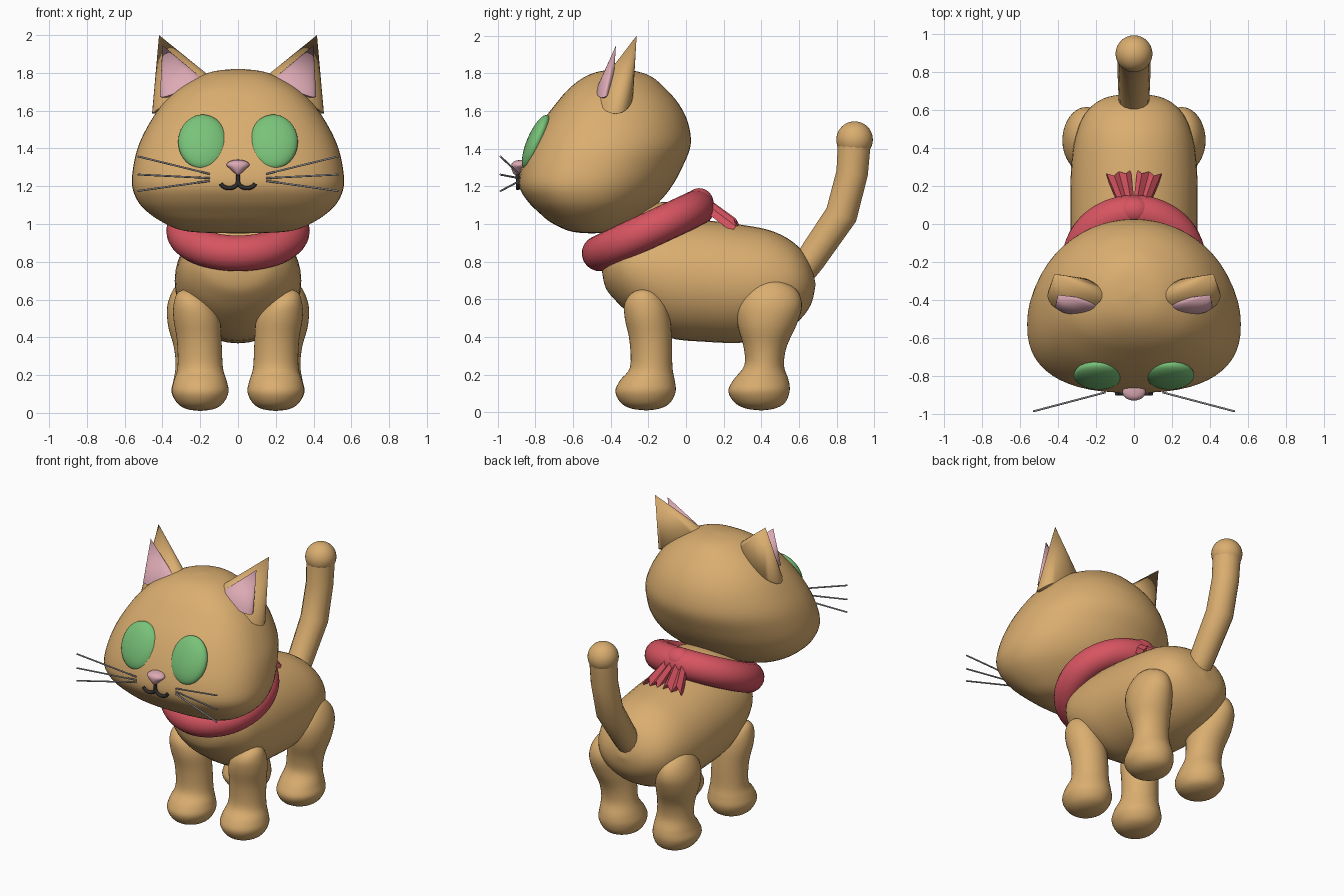
import bpy, bmesh
from math import sin, cos, pi, radians
from mathutils import Vector, Matrix

if "Cube" in bpy.data.objects:
    bpy.data.objects.remove(bpy.data.objects["Cube"])


def material(name, r, g, b):
    m = bpy.data.materials.new(name)
    m.use_nodes = True
    m.diffuse_color = (r, g, b, 1)
    bsdf = m.node_tree.nodes["Principled BSDF"]
    bsdf.inputs["Base Color"].default_value = (r, g, b, 1)
    bsdf.inputs["Roughness"].default_value = 0.6
    return m


FUR = material("tan fur", 0.70, 0.42, 0.16)
GREEN = material("eye green", 0.19, 0.54, 0.19)
PINK = material("soft pink", 0.72, 0.40, 0.46)
RED = material("scarf red", 0.68, 0.09, 0.12)
GREY = material("whisker grey", 0.35, 0.35, 0.38)
BLACK = material("mouth black", 0.03, 0.025, 0.025)


def finish(name, bm, mat, angle=55):
    bmesh.ops.remove_doubles(bm, verts=bm.verts, dist=0.0005)
    bmesh.ops.recalc_face_normals(bm, faces=bm.faces)
    me = bpy.data.meshes.new(name)
    bm.to_mesh(me)
    bm.free()
    me.materials.append(mat)
    me.shade_smooth()
    me.set_sharp_from_angle(angle=radians(angle))
    ob = bpy.data.objects.new(name, me)
    bpy.context.collection.objects.link(ob)
    return ob


def spline(a, b, c, d, t):
    # Catmull-Rom blend of four rings
    return [0.5 * (2 * q + (r - p) * t + (2 * p - 5 * q + 4 * r - s) * t * t
                   + (3 * q - p - 3 * r + s) * t ** 3)
            for p, q, r, s in zip(a, b, c, d)]


def loft(name, rings, mat, along="z", front=0.5, power=2, n=40, steps=4):
    # Each ring: position, centre x, x radius, low and high of the other axis
    rows = []
    for i in range(len(rings) - 1):
        four = [rings[max(0, min(len(rings) - 1, i + k))] for k in (-1, 0, 1, 2)]
        rows += [spline(*four, s / steps) for s in range(steps)]
    rows.append(rings[-1])
    bm = bmesh.new()
    grid = []
    for pos, cx, rx, lo, hi in rows:
        mid = lo + (hi - lo) * front
        ring = []
        for k in range(n):
            c, s = cos(2 * pi * k / n), sin(2 * pi * k / n)
            if s < 0:
                e = 2 / power
                c = abs(c) ** e * (1 if c > 0 else -1)
                s = -abs(s) ** e
            x = cx + max(rx, 0) * c
            o = mid + s * ((hi - mid) if s > 0 else (mid - lo))
            ring.append(bm.verts.new((x, o, pos) if along == "z" else (x, pos, o)))
        grid.append(ring)
    for a, b in zip(grid, grid[1:]):
        for k in range(n):
            j = (k + 1) % n
            bm.faces.new((a[k], a[j], b[j], b[k]))
    return finish(name, bm, mat)


def ball(name, loc, size, mat, tilt=0):
    bm = bmesh.new()
    m = Matrix.Translation(loc) @ Matrix.Rotation(tilt, 4, "X") @ Matrix.Diagonal((*size, 1))
    bmesh.ops.create_uvsphere(bm, u_segments=32, v_segments=20, radius=1, matrix=m)
    return finish(name, bm, mat)


def tube(name, points, radius, mat, scales=None):
    cu = bpy.data.curves.new(name, "CURVE")
    cu.dimensions = "3D"
    cu.bevel_depth = radius
    cu.bevel_resolution = 5
    cu.use_fill_caps = True
    sp = cu.splines.new("POLY")
    sp.points.add(len(points) - 1)
    for i, p in enumerate(points):
        sp.points[i].co = (*p, 1)
        sp.points[i].radius = scales[i] if scales else 1
    cu.materials.append(mat)
    ob = bpy.data.objects.new(name, cu)
    bpy.context.collection.objects.link(ob)


def spike(name, base, u, v, tip, root, mat, n=32):
    # Oval cone with a pointed root that sinks into the head
    base, u, v = Vector(base), Vector(u), Vector(v)
    bm = bmesh.new()
    ring = [bm.verts.new(base + u * cos(2 * pi * k / n) + v * sin(2 * pi * k / n))
            for k in range(n)]
    top, bottom = bm.verts.new(tip), bm.verts.new(root)
    for k in range(n):
        j = (k + 1) % n
        bm.faces.new((ring[k], ring[j], top))
        bm.faces.new((ring[j], ring[k], bottom))
    return finish(name, bm, mat, 45)


# Head with broad cheeks
loft("head", [
    (0.95, 0, 0, -0.5, -0.5), (0.955, 0, 0.2, -0.58, -0.42), (0.97, 0, 0.31, -0.64, -0.36),
    (1.01, 0, 0.40, -0.72, -0.28), (1.06, 0, 0.475, -0.78, -0.21), (1.12, 0, 0.53, -0.84, -0.14),
    (1.2, 0, 0.56, -0.885, -0.075), (1.3, 0, 0.555, -0.875, -0.02), (1.42, 0, 0.525, -0.83, 0.025),
    (1.54, 0, 0.465, -0.765, 0.01), (1.64, 0, 0.395, -0.69, -0.04), (1.72, 0, 0.31, -0.62, -0.11),
    (1.78, 0, 0.205, -0.54, -0.18), (1.81, 0, 0.12, -0.46, -0.26), (1.822, 0, 0, -0.36, -0.36),
], FUR, front=0.44, power=2.5, n=56)

# Body and neck
loft("body", [
    (-0.45, 0, 0, 0.78, 0.78), (-0.43, 0, 0.14, 0.67, 0.89), (-0.38, 0, 0.23, 0.60, 0.97),
    (-0.28, 0, 0.30, 0.51, 1.01), (-0.1, 0, 0.33, 0.40, 1.03), (0.1, 0, 0.335, 0.375, 1.02),
    (0.3, 0, 0.33, 0.37, 0.995), (0.45, 0, 0.31, 0.40, 0.965), (0.56, 0, 0.27, 0.455, 0.91),
    (0.63, 0, 0.21, 0.52, 0.84), (0.67, 0, 0.13, 0.59, 0.76), (0.688, 0, 0, 0.68, 0.68),
], FUR, along="y")
ball("neck", (0, -0.21, 0.95), (0.26, 0.27, 0.14), FUR, radians(24))

# Tail: jointed tube with a round tip
tube("tail", [(0, 0.56, 0.68), (0, 0.66, 0.81), (0, 0.825, 1.05), (0, 0.882, 1.27), (0, 0.895, 1.45)],
     0.088, FUR, [0.85, 0.92, 1, 0.98, 1.02])
ball("tail_tip", (0, 0.895, 1.448), (0.097, 0.097, 0.097), FUR)

for side, s in (("left", 1), ("right", -1)):
    # Legs with rounded paws
    loft(side + "_front_leg", [
        (0.01, s * 0.2, 0, -0.21, -0.21), (0.02, s * 0.2, 0.07, -0.29, -0.14),
        (0.05, s * 0.2, 0.12, -0.345, -0.085), (0.11, s * 0.2, 0.15, -0.375, -0.055),
        (0.17, s * 0.2, 0.14, -0.35, -0.06), (0.24, s * 0.2, 0.12, -0.297, -0.072),
        (0.38, s * 0.205, 0.118, -0.3, -0.075), (0.5, s * 0.22, 0.122, -0.325, -0.085),
        (0.58, s * 0.24, 0.10, -0.325, -0.11), (0.635, s * 0.26, 0.06, -0.285, -0.16),
        (0.66, s * 0.27, 0, -0.22, -0.22)], FUR)
    loft(side + "_hind_leg", [
        (0.01, s * 0.2, 0, 0.4, 0.4), (0.02, s * 0.2, 0.07, 0.32, 0.47),
        (0.05, s * 0.2, 0.12, 0.26, 0.525), (0.11, s * 0.205, 0.147, 0.225, 0.55),
        (0.17, s * 0.205, 0.137, 0.25, 0.545), (0.25, s * 0.21, 0.12, 0.31, 0.52),
        (0.35, s * 0.22, 0.12, 0.305, 0.535), (0.46, s * 0.24, 0.13, 0.275, 0.585),
        (0.56, s * 0.25, 0.125, 0.27, 0.615), (0.64, s * 0.25, 0.10, 0.305, 0.595),
        (0.69, s * 0.25, 0.06, 0.37, 0.53), (0.71, s * 0.25, 0, 0.455, 0.455)], FUR)

    # Ears with pink inner ears
    spike(side + "_ear", (s * 0.31, -0.375, 1.69), (s * 0.145, 0, -0.105), (0, 0.095, 0),
          (s * 0.418, -0.262, 2.0), (s * 0.23, -0.375, 1.58), FUR)
    spike(side + "_inner_ear", (s * 0.305, -0.43, 1.725), (s * 0.108, 0, -0.05), (0, 0.045, 0.02),
          (s * 0.40, -0.372, 1.947), (s * 0.27, -0.36, 1.65), PINK)

    # Eyes and whiskers
    ball(side + "_eye", (s * 0.187, -0.795, 1.435), (0.13, 0.05, 0.155), GREEN, radians(-23))
    for i, (z0, z1) in enumerate(((1.265, 1.358), (1.243, 1.262), (1.228, 1.175))):
        tube(f"{side}_whisker_{i + 1}", [(s * 0.15, -0.885, z0), (s * 0.53, -0.985, z1)], 0.005, GREY)

    # Mouth half: short stem and a hooked curve
    arc = [(s * (0.047 - 0.047 * cos(a)), -0.892, 1.225 - 0.035 * sin(a))
           for a in (pi * k / 10 for k in range(10))]
    tube(side + "_mouth", [(0, -0.895, 1.26)] + arc, 0.011, BLACK)

    # Scarf tail: pleated plate with a notched end
    bm = bmesh.new()
    start, end = Vector((s * 0.03, 0.08, 1.12)), Vector((s * 0.075, 0.25, 0.995))
    across, lift = Vector((s * 0.06, -0.01, 0)), Vector((0, 0.018, 0.024))
    strip = []
    for k in range(5):
        t = k / 2 - 1
        fold = lift * (0.5 if k % 2 else -0.3)
        far = end + across * t * 1.05 + fold + (end - start) * (0.12 if k % 2 == 0 else -0.06)
        near = start + across * t * 0.6 + fold
        strip.append([bm.verts.new(p + lift * h) for p in (near, far) for h in (-0.6, 0.6)])
    for a, b in zip(strip, strip[1:]):
        for i, j in ((0, 1), (1, 3), (3, 2), (2, 0)):
            bm.faces.new((a[i], a[j], b[j], b[i]))
    for e in (strip[0], strip[-1]):
        bm.faces.new((e[0], e[1], e[3], e[2]))
    finish(side + "_scarf_tail", bm, RED, 15)

# Nose
loft("nose", [
    (1.258, 0, 0, -0.9, -0.9), (1.266, 0, 0.014, -0.915, -0.87), (1.29, 0, 0.04, -0.926, -0.85),
    (1.31, 0, 0.06, -0.928, -0.84), (1.325, 0, 0.054, -0.922, -0.84), (1.336, 0, 0.033, -0.905, -0.84),
    (1.341, 0, 0, -0.87, -0.87)], PINK, n=24)

# Scarf ring and knot
bpy.ops.mesh.primitive_torus_add(major_radius=0.285, minor_radius=0.095, major_segments=56,
                                 minor_segments=20, location=(0, -0.2, 0.965),
                                 rotation=(radians(25), 0, 0))
scarf = bpy.context.object
scarf.name = "scarf"
scarf.data.materials.append(RED)
scarf.data.shade_smooth()
ball("scarf_knot", (0, 0.07, 1.115), (0.09, 0.075, 0.075), RED)
